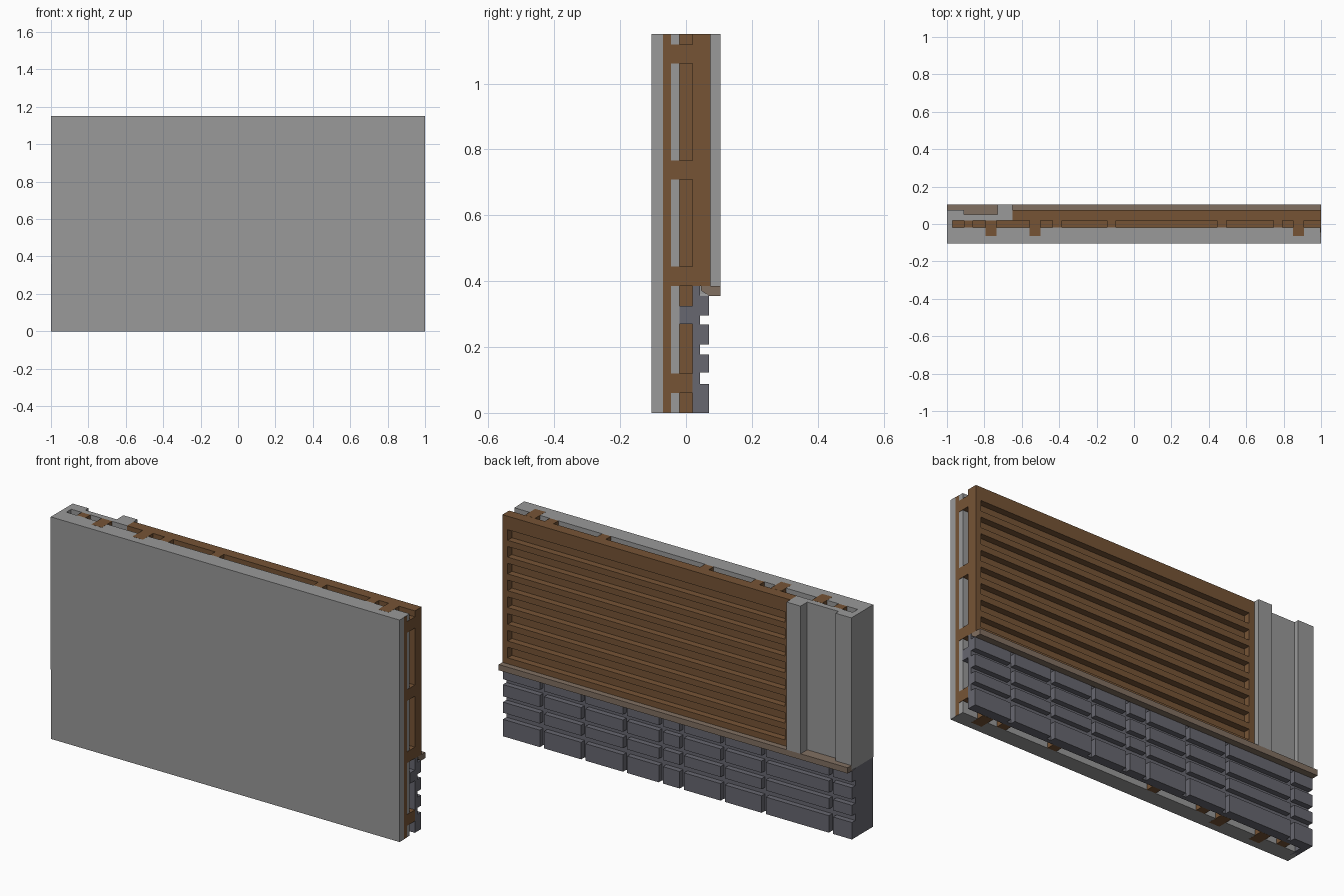
import bpy
import bmesh

cube = bpy.data.objects.get("Cube")
if cube:
    bpy.data.objects.remove(cube, do_unlink=True)


def material(name, rgb):
    m = bpy.data.materials.new(name)
    m.use_nodes = True
    m.diffuse_color = (*rgb, 1)
    m.node_tree.nodes["Principled BSDF"].inputs["Base Color"].default_value = (*rgb, 1)
    return m


GREY = material("plaster grey", (0.32, 0.32, 0.32))
BROWN = material("timber brown", (0.18, 0.088, 0.036))
STONE = material("slate stone", (0.135, 0.135, 0.16))
SILL = material("sill taupe", (0.22, 0.16, 0.12))

TOP = 1.15       # wall height
BASE = 0.385     # top of the stone base


def finish(name, bm, mat):
    bmesh.ops.recalc_face_normals(bm, faces=bm.faces)
    me = bpy.data.meshes.new(name)
    bm.to_mesh(me)
    bm.free()
    me.materials.append(mat)
    ob = bpy.data.objects.new(name, me)
    bpy.context.collection.objects.link(ob)
    return ob


def boxes(name, mat, spans):
    """One object made of boxes, each given as (x range, y range, z range)."""
    bm = bmesh.new()
    for span in spans:
        verts = bmesh.ops.create_cube(bm, size=1)["verts"]
        for v in verts:
            for i, (lo, hi) in enumerate(span):
                v.co[i] = lo if v.co[i] < 0 else hi
    return finish(name, bm, mat)


# Front plaster and the inner core
boxes("front_slab", GREY, [((-0.998, 1), (-0.105, -0.07), (0, TOP))])
boxes("inner_panel", GREY, [((-0.998, 0.998), (-0.07, -0.02), (0, TOP))])
boxes("core_board", BROWN, [((-0.97, 0.94), (-0.02, 0.02), (0.06, 1.09))])

# Edge strip on the joint side
boxes("edge_strip", BROWN, [((0.9, 1), (-0.07, -0.045), (0.001, TOP - 0.001))])

# Studs crossing the top and bottom edges
stud_x = (-0.765, -0.53, 0.88)
boxes("studs", BROWN, [((x - 0.03, x + 0.03), (-0.065, 0.02), (-0.0005, TOP + 0.0005))
                       for x in stud_x])

# Ribs crossing the joint side
rib_z = (0.09, 0.415, 0.737, 1.09)
boxes("ribs", BROWN, [((0.9, 1), (-0.07, 0.02), (z - 0.029, z + 0.029)) for z in rib_z])

# Small pegs between the pockets
peg_x = (-0.885, -0.41, -0.12, 0.47, 0.77)
boxes("edge_pegs", BROWN, [((x - 0.025, x + 0.025), (-0.02, 0.02), (0, TOP)) for x in peg_x])
boxes("stone_peg", STONE, [((0.9, 1), (-0.02, 0.02), (0.27, 0.325))])

# Timber cladding with long horizontal slots
count, pitch, slot = 8, 0.087, 0.055
first = 1.08
spans = [((-0.65, 1), (0.02, 0.04), (BASE, TOP)),
         ((0.97, 1), (0.04, 0.075), (BASE, TOP)),
         ((-0.65, -0.62), (0.04, 0.075), (BASE, TOP))]
upper = TOP
for i in range(count):
    slot_top = first - i * pitch
    spans.append(((-0.62, 0.97), (0.04, 0.075), (slot_top, upper)))
    upper = slot_top - slot
spans.append(((-0.62, 0.97), (0.04, 0.075), (BASE, upper)))
boxes("timber_cladding", BROWN, spans)

# Plaster corner, recess and pilaster at the closed end
boxes("corner_post", GREY, [((-1, -0.97), (-0.105, 0.075), (0.36, TOP)),
                            ((-0.97, -0.91), (0.02, 0.075), (0.36, TOP))])
boxes("recess_panel", GREY, [((-0.91, -0.73), (0.02, 0.05), (BASE, TOP))])
boxes("pilaster", GREY, [((-0.73, -0.65), (0.02, 0.105), (BASE, TOP))])

# Stone base: backing, closed end and coursed blocks
boxes("stone_backing", STONE, [((-1, 1), (0.02, 0.042), (0, BASE))])
boxes("stone_end", STONE, [((-1, -0.97), (-0.104, 0.042), (0, 0.36))])
courses = ((0, 0.088), (0.122, 0.177), (0.207, 0.268), (0.296, 0.357))
joints = (-0.88, -0.495, -0.26, -0.025, 0.095, 0.30, 0.54, 0.777)
gap = 0.012
starts = [-1] + [x + gap for x in joints]
ends = [x - gap for x in joints] + [1]
boxes("stone_blocks", STONE, [((a, b), (0.04, 0.07), c)
                              for c in courses for a, b in zip(starts, ends)])

# Sill with a chamfered underside, running the whole length
bm = bmesh.new()
profile = ((0.045, BASE), (0.105, BASE), (0.105, 0.355), (0.07, 0.355), (0.045, 0.372))
face = bm.faces.new([bm.verts.new((-1, y, z)) for y, z in profile])
new = bmesh.ops.extrude_face_region(bm, geom=[face])["geom"]
bmesh.ops.translate(bm, vec=(2, 0, 0),
                    verts=[g for g in new if isinstance(g, bmesh.types.BMVert)])
finish("sill", bm, SILL)
